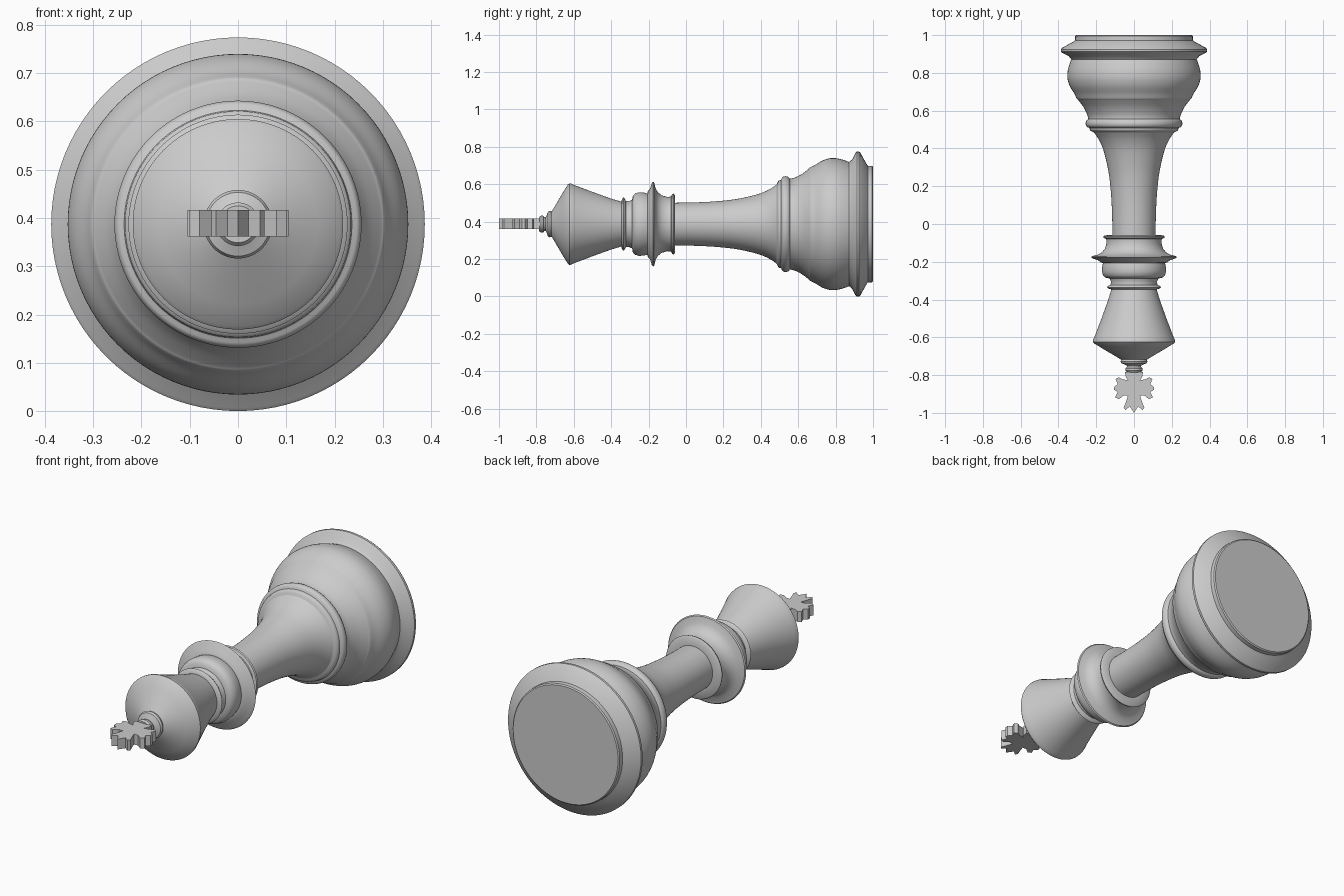
import bpy, bmesh, math

AXIS_Z = 0.387   # the piece lies along y at this height
SEG = 96


def finish(name, bm, angle=35):
    bmesh.ops.recalc_face_normals(bm, faces=bm.faces)
    me = bpy.data.meshes.new(name)
    bm.to_mesh(me)
    bm.free()
    ob = bpy.data.objects.new(name, me)
    bpy.context.collection.objects.link(ob)
    bpy.ops.object.select_all(action='DESELECT')
    ob.select_set(True)
    bpy.context.view_layer.objects.active = ob
    bpy.ops.object.shade_smooth_by_angle(angle=math.radians(angle))
    return ob


def smooth_curve(pts, n=4):
    # Catmull-Rom rounding of a short profile
    p = [pts[0]] + pts + [pts[-1]]
    out = []
    for a, b, c, d in zip(p, p[1:], p[2:], p[3:]):
        for i in range(n):
            t = i / n
            out.append(tuple(0.5 * (2 * b[k] + (c[k] - a[k]) * t
                       + (2 * a[k] - 5 * b[k] + 4 * c[k] - d[k]) * t * t
                       + (3 * b[k] - a[k] - 3 * c[k] + d[k]) * t ** 3) for k in (0, 1)))
    return out + [pts[-1]]


def lathe(name, profile, cap_start=False, cap_end=False):
    # profile of (y, radius) turned around the y axis
    bm = bmesh.new()
    rings = [[bm.verts.new((r * math.cos(2 * math.pi * i / SEG), y,
                            AXIS_Z + r * math.sin(2 * math.pi * i / SEG)))
              for i in range(SEG)] for y, r in profile]
    for a, b in zip(rings, rings[1:]):
        for i in range(SEG):
            j = (i + 1) % SEG
            bm.faces.new((a[i], a[j], b[j], b[i]))
    if cap_start:
        bm.faces.new(rings[0])
    if cap_end:
        bm.faces.new(rings[-1])
    return finish(name, bm)


# foot with its sharp rim
lathe("base_rim", [(1.0, 0.305), (0.995, 0.311), (0.972, 0.312), (0.965, 0.322),
                   (0.932, 0.382), (0.925, 0.387), (0.913, 0.387), (0.906, 0.38),
                   (0.888, 0.345), (0.872, 0.332)], cap_start=True)

# rounded bulb above the foot
lathe("base_bulb", smooth_curve([(0.872, 0.332), (0.845, 0.342), (0.81, 0.351),
                                 (0.77, 0.352), (0.73, 0.34), (0.69, 0.316),
                                 (0.665, 0.304), (0.655, 0.295), (0.62, 0.268),
                                 (0.58, 0.248), (0.555, 0.243)]))

# ring between bulb and stem
lathe("base_ring", smooth_curve([(0.555, 0.243), (0.547, 0.252), (0.53, 0.256),
                                 (0.515, 0.25), (0.508, 0.236), (0.495, 0.232),
                                 (0.485, 0.212)], 3))

# flaring stem
lathe("stem", smooth_curve([(0.485, 0.212), (0.45, 0.188), (0.40, 0.165),
                            (0.33, 0.146), (0.25, 0.131), (0.15, 0.121),
                            (0.05, 0.116), (-0.058, 0.114)]))

# collar of stacked rings
lathe("collar", [(-0.058, 0.114), (-0.06, 0.155), (-0.066, 0.163), (-0.074, 0.16),
                 (-0.08, 0.147), (-0.10, 0.145), (-0.13, 0.154), (-0.15, 0.17),
                 (-0.162, 0.19), (-0.17, 0.222), (-0.176, 0.227), (-0.183, 0.218),
                 (-0.192, 0.19), (-0.204, 0.176), (-0.206, 0.164), (-0.225, 0.168),
                 (-0.25, 0.17), (-0.272, 0.164), (-0.284, 0.152), (-0.288, 0.13),
                 (-0.305, 0.122), (-0.322, 0.124), (-0.328, 0.138), (-0.335, 0.143),
                 (-0.342, 0.136), (-0.346, 0.12)])

# flared head with conical top
lathe("head", [(-0.346, 0.12), (-0.40, 0.136), (-0.50, 0.172), (-0.60, 0.21),
               (-0.615, 0.217), (-0.624, 0.218), (-0.632, 0.211), (-0.66, 0.166),
               (-0.70, 0.098), (-0.718, 0.068)])

# small finial rings
lathe("finial", [(-0.718, 0.068), (-0.728, 0.071), (-0.738, 0.066), (-0.744, 0.05),
                 (-0.75, 0.037), (-0.758, 0.038), (-0.764, 0.045), (-0.776, 0.045),
                 (-0.785, 0.038)], cap_end=True)

# flat notched cross, outlined on the right half and mirrored
half = [(0.048, -0.783), (0.044, -0.808), (0.032, -0.828), (0.06, -0.822),
        (0.08, -0.812), (0.098, -0.82), (0.086, -0.848), (0.105, -0.862),
        (0.105, -0.878), (0.086, -0.89), (0.1, -0.918), (0.08, -0.928),
        (0.055, -0.908), (0.032, -0.908), (0.042, -0.94), (0.055, -0.972),
        (0.046, -0.985), (0.022, -0.966)]
outline = half + [(0.0, -1.0)] + [(-x, y) for x, y in reversed(half)]
bm = bmesh.new()
face = bm.faces.new([bm.verts.new((x, y, 0.362)) for x, y in outline])
ext = bmesh.ops.extrude_face_region(bm, geom=[face], use_keep_orig=True)
for v in ext["geom"]:
    if isinstance(v, bmesh.types.BMVert):
        v.co.z = 0.417
finish("cross", bm, 20)
